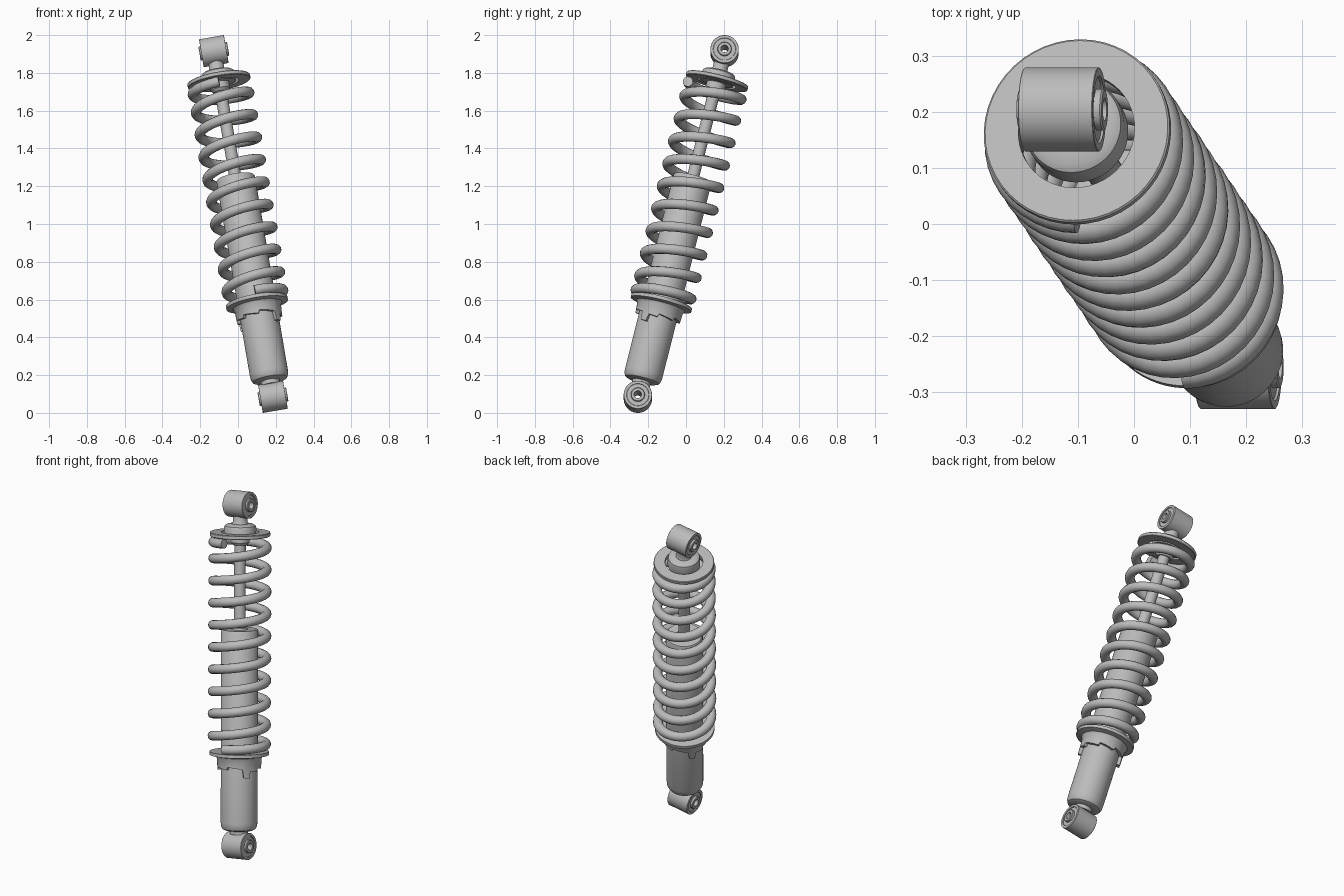
import bpy, bmesh, math
from mathutils import Vector, Matrix

cube = bpy.data.objects.get("Cube")
if cube:
    bpy.data.objects.remove(cube, do_unlink=True)

# One grey metal for everything
metal = bpy.data.materials.new("grey_metal")
metal.use_nodes = True
grey = (0.5, 0.5, 0.5, 1)
metal.diffuse_color = grey
metal.node_tree.nodes["Principled BSDF"].inputs["Base Color"].default_value = grey

# Leaning frame: local z runs from the lower eye to the upper eye
low = Vector((0.185, -0.255, 0.085))
high = Vector((-0.128, 0.204, 1.915))
axis = (high - low).normalized()
side = Vector((axis.z, 0, -axis.x)).normalized()
back = axis.cross(side)
LENGTH = (high - low).length
FRAME = Matrix.Translation(low) @ Matrix((side, back, axis)).transposed().to_4x4()


def along(z):
    """Distance along the axis at world height z."""
    return (z - low.z) / axis.z


def finish(obj, angle=35):
    obj.data.materials.clear()
    obj.data.materials.append(metal)
    bpy.ops.object.select_all(action='DESELECT')
    obj.select_set(True)
    bpy.context.view_layer.objects.active = obj
    bpy.ops.object.shade_smooth_by_angle(angle=math.radians(angle))


def lathe(name, profile, place=FRAME, closed=False, steps=48, shift=None):
    """Revolve (radius, height) points; shift moves points by index and angle."""
    bm = bmesh.new()
    rings = []
    for s in range(steps):
        a = math.tau * s / steps
        ring = []
        for i, (r, h) in enumerate(profile):
            h += shift(i, s / steps) if shift else 0
            ring.append(bm.verts.new((r * math.cos(a), r * math.sin(a), h)))
        rings.append(ring)
    n = len(profile)
    for s in range(steps):
        p, q = rings[s], rings[(s + 1) % steps]
        for i in range(n if closed else n - 1):
            j = (i + 1) % n
            bm.faces.new((p[i], q[i], q[j], p[j]))
    bmesh.ops.remove_doubles(bm, verts=bm.verts, dist=1e-5)
    bmesh.ops.recalc_face_normals(bm, faces=bm.faces)
    bm.transform(place)
    mesh = bpy.data.meshes.new(name)
    bm.to_mesh(mesh)
    bm.free()
    obj = bpy.data.objects.new(name, mesh)
    bpy.context.collection.objects.link(obj)
    finish(obj)


def ring(name, inner, outer, half, place, bevel=0.003):
    lathe(name, [(inner, -half), (outer - bevel, -half), (outer, bevel - half),
                 (outer, half - bevel), (outer - bevel, half), (inner, half)],
          place, closed=True)


# Mounting eyes: outer ring, slightly recessed bush and protruding sleeve
for label, t in (("lower", 0), ("upper", LENGTH)):
    place = FRAME @ Matrix.Translation((0, 0, t)) @ Matrix.Rotation(math.pi / 2, 4, 'Y')
    ring(label + "_eye", 0.06, 0.075, 0.067, place, bevel=0.001)
    ring(label + "_bush", 0.034, 0.061, 0.063, place)
    ring(label + "_sleeve", 0.02, 0.037, 0.077, place)

# Lower neck and damper body
lathe("lower_neck", [(0, 0.065), (0.05, 0.065), (0.05, 0.11), (0, 0.11)])
b, m = along(0.168), along(1.245)
lathe("damper_body", [(0, b), (0.077, b), (0.092, b + 0.007), (0.1, b + 0.022),
                      (0.102, b + 0.045), (0.103, m - 0.008), (0.098, m), (0.045, m),
                      (0.04, m + 0.01), (0, m + 0.01)])

# Piston rod, bump stop and rounded top cap
lathe("piston_rod", [(0, m - 0.05), (0.032, m - 0.05),
                     (0.032, LENGTH - 0.09), (0, LENGTH - 0.09)])
c = along(1.765)
lathe("bump_stop", [(0, c - 0.07), (0.04, c - 0.07), (0.052, c - 0.055),
                    (0.052, c), (0, c)])
lathe("top_cap", [(0, c - 0.02), (0.09, c - 0.02), (0.09, c + 0.025),
                  (0.086, c + 0.037), (0.074, c + 0.045), (0.045, c + 0.048),
                  (0.04, c + 0.06), (0.04, LENGTH - 0.061), (0, LENGTH - 0.061)])

# Upper spring plate with an open centre
p = along(1.756)
ring("upper_spring_plate", 0.105, 0.168, 0.011, FRAME @ Matrix.Translation((0, 0, p)))


# Preload collar: a flange on a short sleeve with stepped cam notches and two tabs
def cam(i, turn):
    if i > 1:
        return 0
    phase = (2 * (turn - 0.38)) % 1
    step = math.floor(phase * 4)
    return -0.006 * (3 - step) - 0.012 * (phase * 4 - step) - (0.04 if phase < 0.1 else 0)


f = along(0.582)
lathe("preload_collar", [(0.1, f - 0.067), (0.121, f - 0.067), (0.124, f - 0.03),
                         (0.132, f - 0.016), (0.165, f - 0.009), (0.165, f + 0.009),
                         (0.1, f + 0.009)],
      closed=True, steps=96, shift=cam)

# Coil spring with closed ends, starting and ending at the front
TURNS, STEPS = 10, 40
slopes = []
for k in range(TURNS * STEPS):
    u = (k + 0.5) / STEPS
    slopes.append(max(0.35, min(1, min(u, TURNS - u) / 0.8)))
start, stop = along(0.614), along(1.719)
scale = (stop - start) / sum(slopes)
points, height = [], start
for k in range(TURNS * STEPS + 1):
    a = math.tau * k / STEPS - math.pi / 2
    points.append(FRAME @ Vector((0.149 * math.cos(a), 0.149 * math.sin(a), height)))
    if k < len(slopes):
        height += slopes[k] * scale
curve = bpy.data.curves.new("coil_spring", 'CURVE')
curve.dimensions = '3D'
curve.bevel_depth = 0.027
curve.bevel_resolution = 4
curve.use_fill_caps = True
spline = curve.splines.new('POLY')
spline.points.add(len(points) - 1)
for pt, co in zip(spline.points, points):
    pt.co = (*co, 1)
spring = bpy.data.objects.new("coil_spring", curve)
bpy.context.collection.objects.link(spring)
bpy.ops.object.select_all(action='DESELECT')
spring.select_set(True)
bpy.context.view_layer.objects.active = spring
bpy.ops.object.convert(target='MESH')
finish(bpy.context.view_layer.objects.active, 45)
